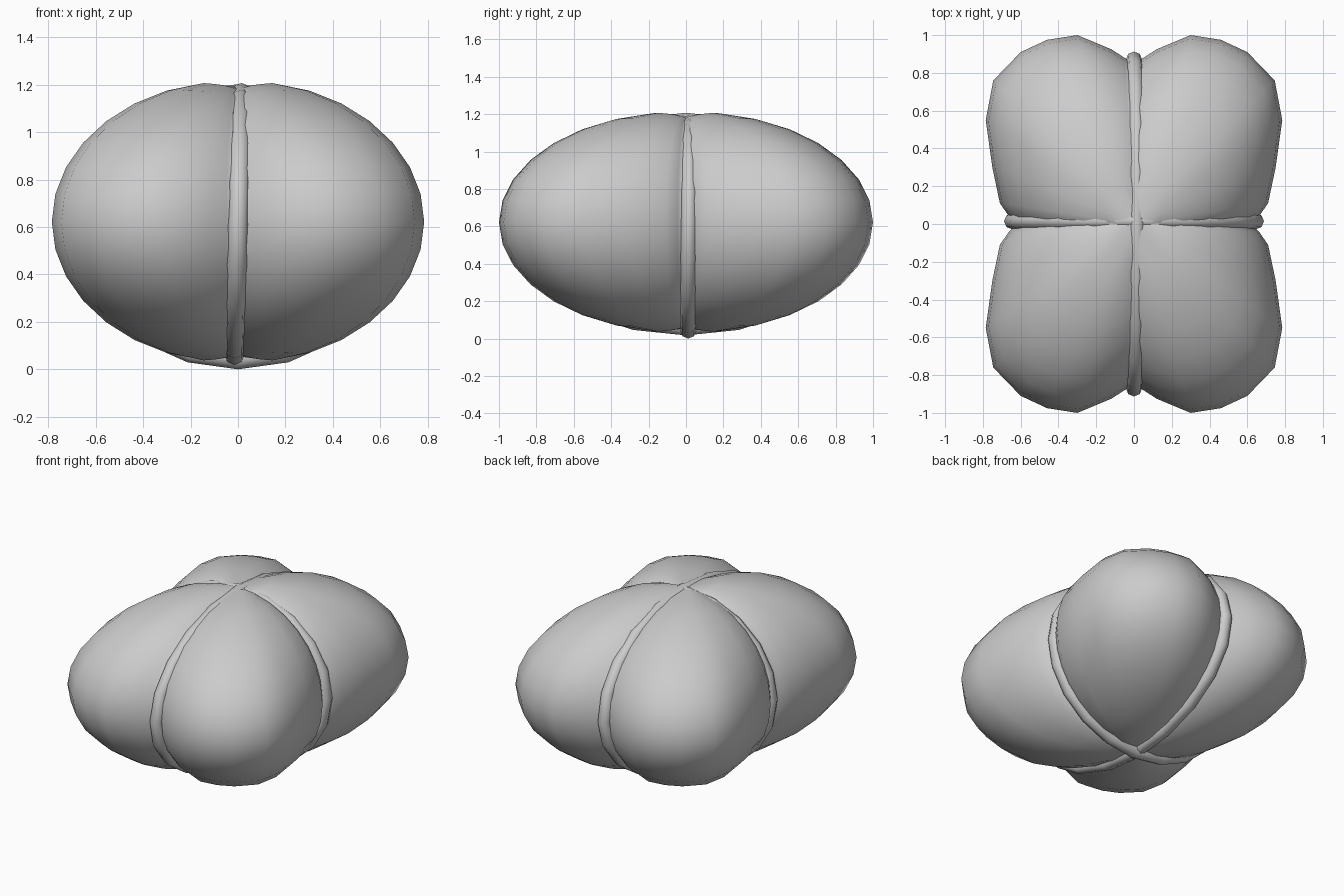
import bpy, bmesh
from math import sin, cos, pi, exp

if "Cube" in bpy.data.objects:
    bpy.data.objects.remove(bpy.data.objects["Cube"])

# Plan outline of one lobe, from the x groove round to the y groove
LOBE = [(.62, 0), (.665, .045), (.71, .11), (.75, .3), (.785, .55), (.745, .76),
        (.6, .91), (.46, .975), (.3, 1.0), (.12, .925), (.05, .88), (0, .85)]


def finish(bm, name):
    bmesh.ops.recalc_face_normals(bm, faces=bm.faces)
    for f in bm.faces:
        f.smooth = True
    me = bpy.data.meshes.new(name)
    bm.to_mesh(me)
    bm.free()
    ob = bpy.data.objects.new(name, me)
    bpy.context.collection.objects.link(ob)
    return ob


def skin(bm, loops, closed):
    n = len(loops)
    for i in range(n if closed else n - 1):
        a, b = loops[i], loops[(i + 1) % n]
        for j in range(len(a)):
            k = (j + 1) % len(a)
            bm.faces.new((a[j], a[k], b[k], b[j]))


# Four-lobed soft body: the outline swept over an ellipsoid, pinched at the cords
outline = LOBE[:-1]
outline += [(-x, y) for x, y in LOBE[:0:-1]]
outline += [(-x, -y) for x, y in LOBE[:-1]]
outline += [(x, -y) for x, y in LOBE[:0:-1]]
bm = bmesh.new()
mid, half, rows = .622, .6, 16


def pinched(x, y, s):
    groove = exp(-min(abs(x), abs(y)) / .07)
    return (x, y, mid + half * s * (1 - .055 * groove))


loops = []
for i in range(1, rows):
    a = -pi / 2 + pi * i / rows
    c = cos(a)
    loops.append([bm.verts.new(pinched(x * c, y * c, sin(a))) for x, y in outline])
skin(bm, loops, False)
for loop, s in ((loops[0], -1), (loops[-1], 1)):
    pole = bm.verts.new(pinched(0, 0, s))
    for j in range(len(loop)):
        bm.faces.new((loop[j], loop[(j + 1) % len(loop)], pole))
finish(bm, "lobed_body")


# Cords tied round the body
def cord(name, width, height, zc, along_x, shift, lean, r=.043, segs=20, sides=8):
    bm = bmesh.new()
    loops = []
    for i in range(segs):
        a = 2 * pi * i / segs
        loop = []
        for j in range(sides):
            b = 2 * pi * j / sides
            u = (width + r * cos(b)) * cos(a)
            z = zc + (height + r * cos(b)) * sin(a)
            v = shift + lean * sin(a) + r * sin(b)
            loop.append(bm.verts.new((u, v, z) if along_x else (v, u, z)))
        loops.append(loop)
    skin(bm, loops, True)
    finish(bm, name)


cord("cross_cord", .645, .558, .601, True, .015, .003)
cord("long_cord", .87, .552, .612, False, 0, .015)
